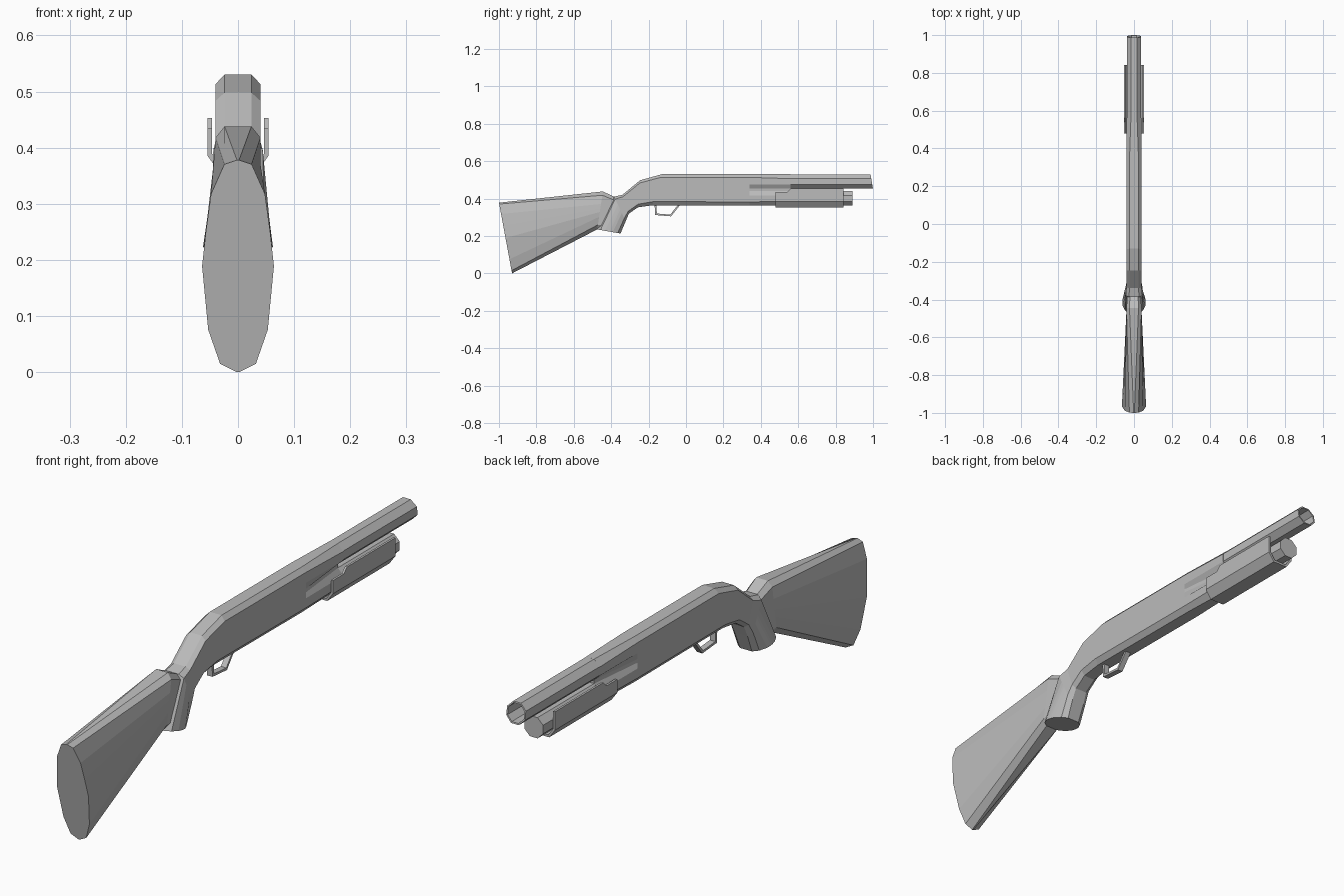
import bpy, bmesh, math
from mathutils import Vector

cube = bpy.data.objects.get("Cube")
if cube:
    bpy.data.objects.remove(cube)

grey = bpy.data.materials.new("plain grey")
grey.use_nodes = True
COLOUR = (0.5, 0.5, 0.5, 1)
grey.diffuse_color = COLOUR
grey.node_tree.nodes["Principled BSDF"].inputs["Base Color"].default_value = COLOUR


def finish(name, bm):
    bmesh.ops.recalc_face_normals(bm, faces=bm.faces)
    mesh = bpy.data.meshes.new(name)
    bm.to_mesh(mesh)
    bm.free()
    mesh.materials.append(grey)
    ob = bpy.data.objects.new(name, mesh)
    bpy.context.collection.objects.link(ob)
    return ob


def loft(name, rings, closed=False):
    """Skin a list of equal rings; cap the ends unless the loft is a loop."""
    bm = bmesh.new()
    loops = [[bm.verts.new(p) for p in ring] for ring in rings]
    n = len(loops[0])
    pairs = list(zip(loops, loops[1:]))
    if closed:
        pairs.append((loops[-1], loops[0]))
    else:
        bm.faces.new(loops[0])
        bm.faces.new(loops[-1])
    for a, b in pairs:
        for i in range(n):
            j = (i + 1) % n
            bm.faces.new((a[i], a[j], b[j], b[i]))
    return finish(name, bm)


def section(top, bottom, half, shape):
    """Mirrored ring between a top and a bottom (y, z) point."""
    a, b = Vector((0, *top)), Vector((0, *bottom))
    side = [(a.lerp(b, t), w * half) for t, w in shape]
    return ([p + Vector((w, 0, 0)) for p, w in side]
            + [p - Vector((w, 0, 0)) for p, w in reversed(side)])


def octagon(y, z, r, slant=0):
    ring = []
    for k in range(8):
        a = math.radians(22.5 + 45 * k)
        c, s = math.cos(a), math.sin(a)
        ring.append(Vector((r * c, y - slant * s, z + r * s)))
    return ring


# Section shapes: (fraction from top to bottom, fraction of half width)
PLAIN = [(0, .6), (.1, 1), (.33, 1), (.46, 1), (.54, 1), (.67, 1), (.88, 1), (1, .6)]
SPLIT = [(0, .42), (.14, 1), (.33, 1), (.46, .42), (.54, .42), (.67, 1), (.86, 1), (1, .42)]
ROUND = [(0, .4), (.14, .78), (.33, .97), (.46, 1), (.54, 1), (.67, .95), (.88, .72), (1, .4)]
BUTT = [(0, .03), (.02, .38), (.16, .75), (.33, .89), (.5, 1), (.8, .83), (.96, .5), (1, .03)]

# Body: parts into barrel and tube at the front, bends down into the grip
loft("body_and_grip", [
    section((.56, .53), (.56, .362), .039, SPLIT),
    section((.34, .53), (.34, .362), .04, PLAIN),
    section((-.13, .53), (-.18, .364), .04, PLAIN),
    section((-.245, .498), (-.257, .353), .04, PLAIN),
    section((-.34, .42), (-.305, .32), .04, PLAIN),
    section((-.385, .41), (-.322, .28), .044, PLAIN),
    section((-.475, .235), (-.35, .213), .062, ROUND),
])

# Stock
loft("stock", [
    section((-1, .378), (-.93, 0), .064, BUTT),
    section((-.444, .438), (-.475, .235), .04, PLAIN),
    section((-.385, .41), (-.4, .235), .036, PLAIN),
])

# Hollow barrel: outside, muzzle rim, bore and bore floor
R = .0415
loft("barrel", [
    octagon(.5, .4915, R),
    octagon(.993, .4915, R, .007),
    octagon(.993, .4915, R * .86, .006),
    octagon(.7, .4915, R * .86),
])

# Tube under the barrel
loft("lower_tube", [octagon(.5, .401, R), octagon(.89, .401, R)])

# Sliding fore-end: a folded shell open at the top, stepped at its rear
OUTER = [(.054, .385), (.03, .352)]
INNER = [(.026, .36), (.046, .389)]


def shell(y, top):
    right = [(.054, top)] + OUTER
    back = INNER + [(.046, top)]
    outline = right + [(-x, z) for x, z in reversed(right)]
    outline += [(-x, z) for x, z in reversed(back)] + [(x, z) for x, z in back]
    return [Vector((x, y, z)) for x, z in outline]


loft("fore_end", [shell(.478, .434), shell(.54, .434), shell(.56, .453), shell(.842, .453)])

# Trigger guard: thin strip bent below the body
outer = [(-.168, .37), (-.165, .312), (-.08, .305), (-.028, .37)]
inner = [(-.158, .37), (-.156, .32), (-.084, .314), (-.04, .37)]
loft("trigger_guard", [
    [Vector((x, *p)) for x, p in ((.011, o), (-.011, o), (-.011, i), (.011, i))]
    for o, i in zip(outer, inner)
])
